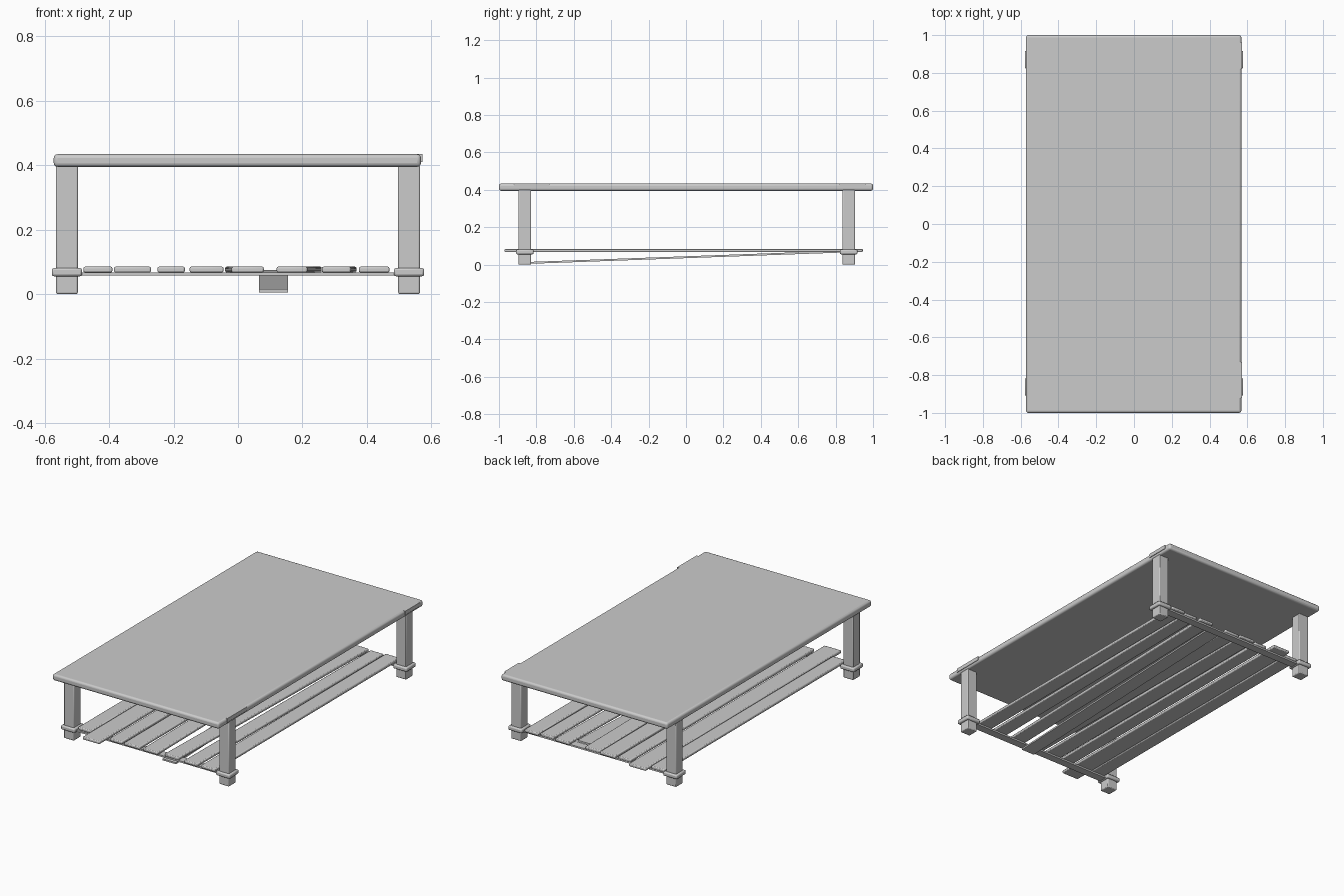
import bpy
import math
from mathutils import Matrix, Vector

cube = bpy.data.objects.get("Cube")
if cube:
    bpy.data.objects.remove(cube, do_unlink=True)

grey = bpy.data.materials.new("plain_grey")
grey.use_nodes = True
GREY = (0.6, 0.6, 0.6, 1)
grey.diffuse_color = GREY
grey.node_tree.nodes["Principled BSDF"].inputs["Base Color"].default_value = GREY


def box(name, low, high, bevel=0.0, segments=2):
    """Bevelled block between two corners."""
    low, high = Vector(low), Vector(high)
    bpy.ops.mesh.primitive_cube_add(size=1)
    ob = bpy.context.object
    ob.name = name
    ob.data.transform(Matrix.Diagonal((*(high - low), 1)))
    ob.location = (low + high) / 2
    ob.data.materials.append(grey)
    if bevel:
        mod = ob.modifiers.new("rounded_edges", "BEVEL")
        mod.width = bevel
        mod.segments = segments
        bpy.ops.object.shade_smooth_by_angle(angle=math.radians(35))
    return ob


# Table top with rounded rim
box("table_top", (-0.572, -1, 0.395), (0.568, 1, 0.434), 0.012, 3)

# Square patches mending the rim on one long side
for name, y0, y1 in (("front", -0.92, -0.73), ("back", 0.82, 0.96)):
    box(name + "_rim_patch", (0.53, y0, 0.41), (0.572, y1, 0.434))

# Legs, each with a collar low down
for end, y in (("front", -0.862), ("back", 0.87)):
    for side, x in (("left", 0.531), ("right", -0.531)):
        box(f"{end}_{side}_leg", (x - 0.034, y - 0.034, 0),
            (x + 0.034, y + 0.034, 0.4), 0.005)
        box(f"{end}_{side}_collar", (x - 0.047, y - 0.047, 0.055),
            (x + 0.047, y + 0.047, 0.081), 0.007)
    # Thin bar carrying the slats
    box(end + "_crossbar", (-0.5, y - 0.025, 0.057), (0.5, y + 0.025, 0.067))

# Shelf slats: front-end x range, y range, sideways drift toward the back
slats = [
    (-0.48, -0.39, -0.88, 0.90, 0.0),
    (-0.385, -0.27, -0.97, 0.945, 0.0),
    (-0.25, -0.165, -0.90, 0.90, 0.0),
    (-0.15, -0.045, -0.90, 0.91, 0.0),
    (-0.02, 0.08, -0.90, 0.90, -0.02),
    (0.12, 0.215, -0.89, 0.91, 0.045),
    (0.26, 0.35, -0.90, 0.90, 0.018),
    (0.375, 0.47, -0.90, 0.91, 0.0),
]
for i, (x0, x1, y0, y1, drift) in enumerate(slats):
    slat = box(f"slat_{i + 1}", (x0, y0, 0.067), (x1, y1, 0.085), 0.005)
    slat.rotation_euler.z = -math.atan2(drift, y1 - y0)
    slat.location.x += drift / 2

# Fallen slat: front end on the floor, back end under the shelf
fallen = box("fallen_slat", (0.065, -0.83, 0.035), (0.155, 0.84, 0.045))
fallen.rotation_euler.x = math.atan2(0.06, 1.67)
